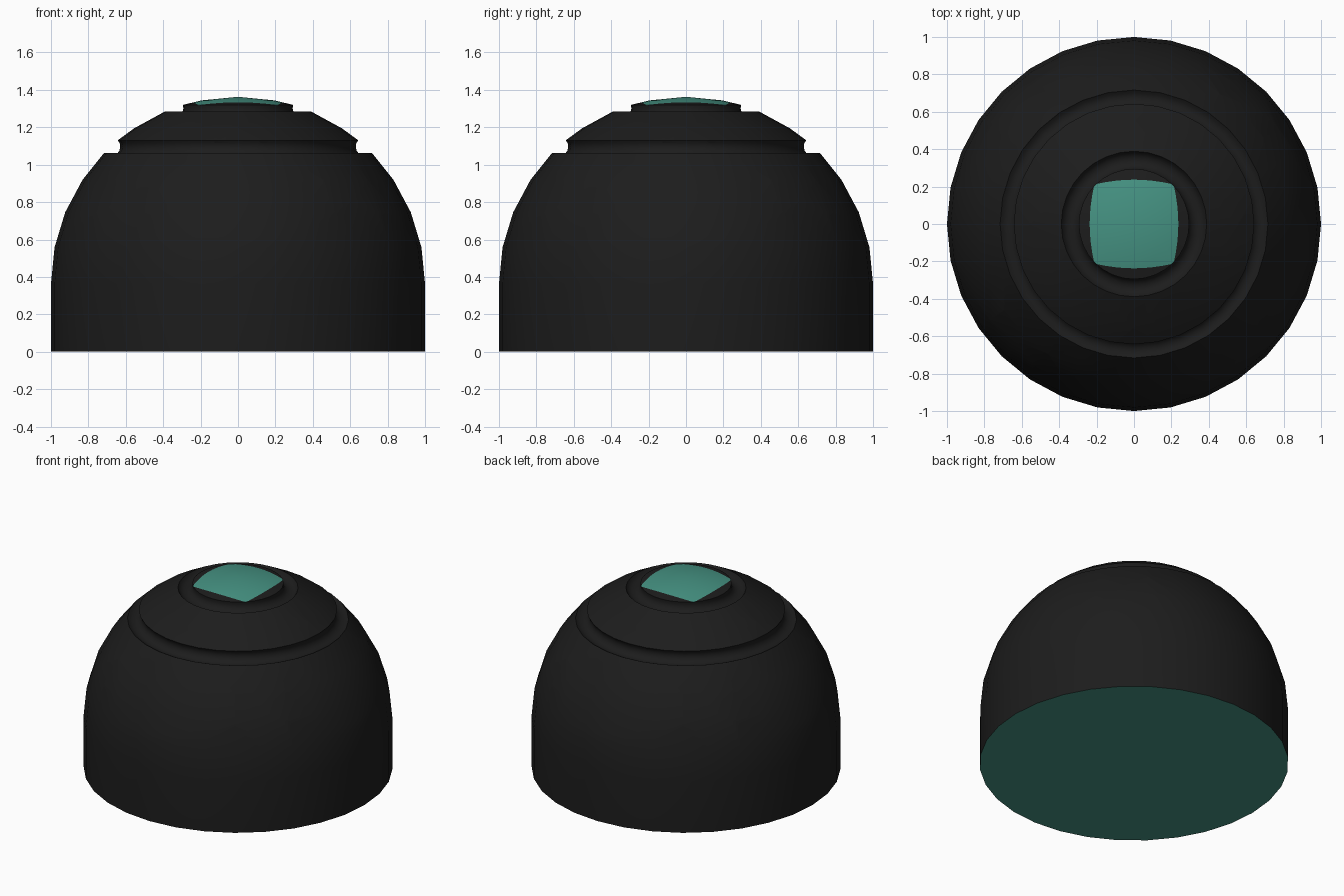
import bpy, bmesh
from math import sin, cos, radians, pi
from mathutils import Vector, Matrix

if "Cube" in bpy.data.objects:
    bpy.data.objects.remove(bpy.data.objects["Cube"])

SEGMENTS = 32
WALL = 0.363            # height of the straight wall, dome centre
GROOVES = (47.2, 70.0)  # latitude of each ring groove
GROOVE_R = 0.05


def make_material(name, color):
    mat = bpy.data.materials.new(name)
    mat.diffuse_color = (*color, 1)
    mat.use_nodes = True
    mat.node_tree.nodes["Principled BSDF"].inputs["Base Color"].default_value = mat.diffuse_color
    return mat


def groove_arc(lat):
    """Half circle sunk into the dome, from lower rim to upper rim."""
    a = radians(lat)
    pts = []
    for i in range(9):
        b = a - pi / 2 - i * pi / 8
        pts.append((cos(a) + GROOVE_R * cos(b), WALL + sin(a) + GROOVE_R * sin(b)))
    return pts


# Dome profile (radius, height), with grooves replacing the rings they cover
stations = [(k * 11.25, None) for k in range(8)
            if all(abs(k * 11.25 - g) > 3 for g in GROOVES)]
stations += [(g, g) for g in GROOVES]
profile = [(0, 0), (1, 0)]
for lat, groove in sorted(stations, key=lambda s: s[0]):
    if groove:
        profile += groove_arc(groove)
    else:
        profile.append((cos(radians(lat)), WALL + sin(radians(lat))))
profile.append((0, WALL + 1))

# Revolve the profile
bm = bmesh.new()
verts = [bm.verts.new((r, 0, z)) for r, z in profile]
edges = [bm.edges.new(pair) for pair in zip(verts, verts[1:])]
bmesh.ops.spin(bm, geom=verts + edges, cent=(0, 0, 0), axis=(0, 0, 1),
               angle=2 * pi, steps=SEGMENTS, use_duplicate=False)
bmesh.ops.remove_doubles(bm, verts=bm.verts, dist=0.0005)
bmesh.ops.recalc_face_normals(bm, faces=bm.faces)

# Four tilted planes cut the outline of the coloured cap
planes = []
for i in range(4):
    turn = Matrix.Rotation(i * pi / 2, 3, 'Z')
    planes.append((turn @ Vector((0, -0.636, 0.81)),
                   turn @ Vector((0, -1, 1.667)).normalized()))
for co, no in planes:
    faces = [f for f in bm.faces if f.calc_center_median().z > 0.5]
    geom = list({e for f in faces for e in f.edges} | {v for f in faces for v in f.verts})
    bmesh.ops.bisect_plane(bm, geom=geom + faces, dist=0.0001, plane_co=co, plane_no=no)

# Cap and underside are teal, the wall around them is black
for f in bm.faces:
    c = f.calc_center_median()
    on_cap = all((c - co).dot(no) > 0 for co, no in planes)
    f.material_index = 0 if on_cap or c.z < 0.001 else 1

mesh = bpy.data.meshes.new("domed_cap")
bm.to_mesh(mesh)
bm.free()
mesh.materials.append(make_material("teal", (0.06, 0.29, 0.225)))
mesh.materials.append(make_material("black", (0.012, 0.012, 0.012)))
dome = bpy.data.objects.new("domed_cap", mesh)
bpy.context.collection.objects.link(dome)

bpy.context.view_layer.objects.active = dome
dome.select_set(True)
bpy.ops.object.shade_smooth_by_angle(angle=radians(35))
